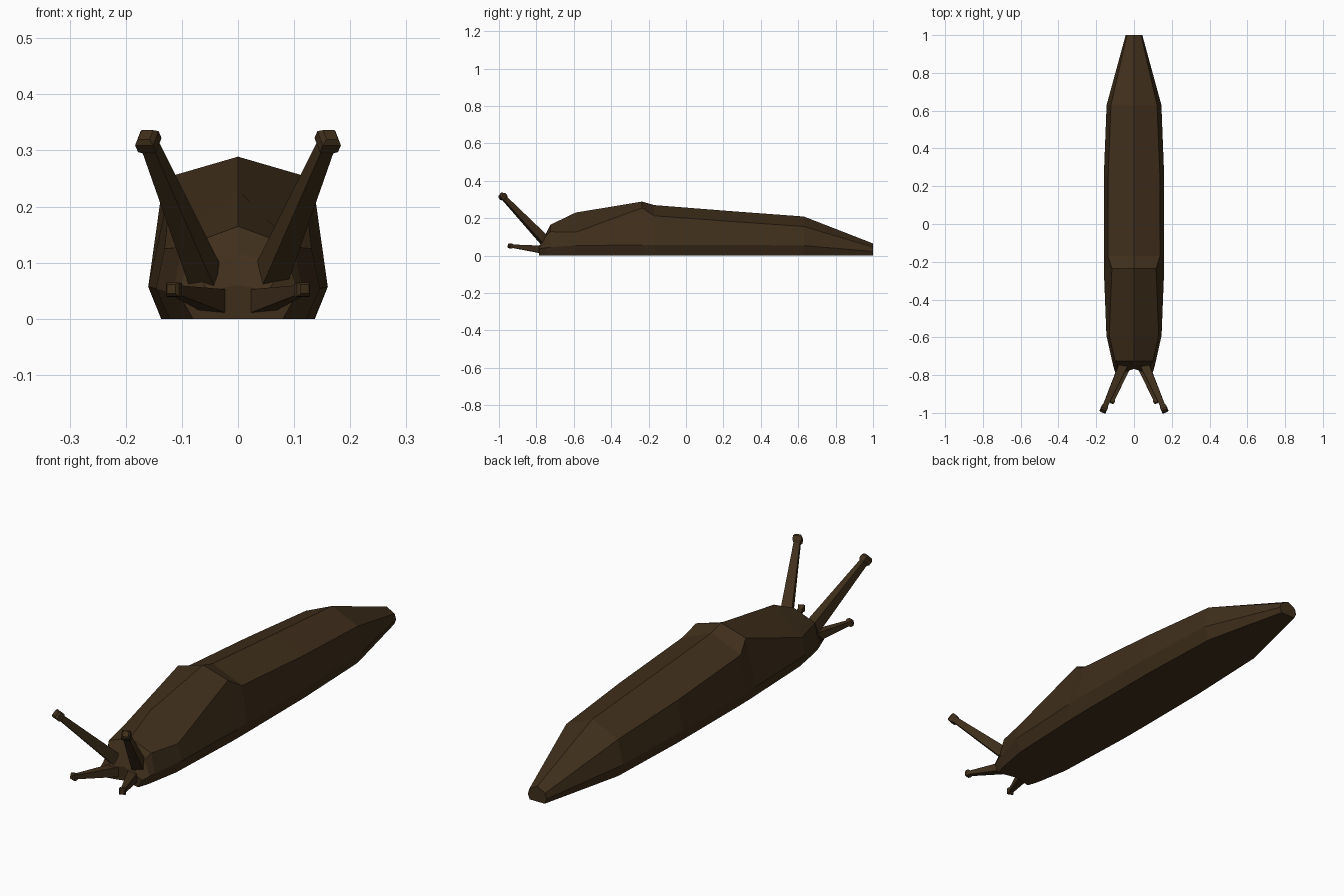
import bpy, bmesh
from mathutils import Vector

if "Cube" in bpy.data.objects:
    bpy.data.objects.remove(bpy.data.objects["Cube"])

brown = bpy.data.materials.new("slug_brown")
brown.diffuse_color = (0.05, 0.028, 0.011, 1)
brown.use_nodes = True
brown.node_tree.nodes["Principled BSDF"].inputs["Base Color"].default_value = brown.diffuse_color


def loft(name, rings):
    """Skin a list of equal-length closed rings and cap both ends."""
    bm = bmesh.new()
    rows = [[bm.verts.new(p) for p in ring] for ring in rings]
    n = len(rows[0])
    for a, b in zip(rows, rows[1:]):
        for i in range(n):
            j = (i + 1) % n
            bm.faces.new((a[i], a[j], b[j], b[i]))
    bm.faces.new(rows[0])
    bm.faces.new(rows[-1])
    bmesh.ops.recalc_face_normals(bm, faces=bm.faces[:])
    mesh = bpy.data.meshes.new(name)
    bm.to_mesh(mesh)
    bm.free()
    obj = bpy.data.objects.new(name, mesh)
    bpy.context.collection.objects.link(obj)
    mesh.materials.append(brown)
    return obj


# Body: y, sole half-width, side (x, z), shoulder (x, z), ridge z
sections = [
    (-0.785, 0.080, 0.100, 0.035, 0.055, 0.050, 0.060),
    (-0.750, 0.092, 0.110, 0.042, 0.085, 0.105, 0.115),
    (-0.725, 0.098, 0.116, 0.045, 0.100, 0.128, 0.165),
    (-0.590, 0.122, 0.146, 0.054, 0.131, 0.125, 0.230),
    (-0.235, 0.136, 0.160, 0.057, 0.117, 0.255, 0.289),
    (-0.170, 0.137, 0.160, 0.057, 0.138, 0.213, 0.270),
    (0.250, 0.136, 0.160, 0.057, 0.137, 0.182, 0.237),
    (0.630, 0.122, 0.145, 0.054, 0.122, 0.156, 0.209),
    (1.000, 0.035, 0.044, 0.022, 0.037, 0.045, 0.065),
]


def body_ring(y, sole, sx, sz, hx, hz, top):
    # The blunt front is notched slightly at its centre
    notch = 0.018 if y == sections[0][0] else 0
    half = [(sole, y, 0), (sx, y, sz), (hx, y, hz)]
    left = [(-x, py, z) for x, py, z in reversed(half)]
    return half + [(0, y + notch, top)] + left + [(0, y + notch, 0)]


loft("body", [body_ring(*s) for s in sections])


def feeler(name, base, tip, radii):
    """Square tapered stalk with a knob; radii = (base, neck, knob)."""
    base, tip = Vector(base), Vector(tip)
    d = (tip - base).normalized()
    side = Vector((d.y, -d.x, 0)).normalized()
    up = side.cross(d)
    length = (tip - base).length
    rb, rn, rk = radii
    stops = [(0, rb), (length - 2.0 * rk, rn), (length - 1.5 * rk, rk),
             (length - 0.5 * rk, rk), (length, rk * 0.65)]
    rings = [[base + d * t + side * r * a + up * r * b
              for a, b in ((1, 1), (-1, 1), (-1, -1), (1, -1))]
             for t, r in stops]
    loft(name, rings)


# Eye stalks and lower feelers, mirrored about x = 0
for s, label in ((1, "left"), (-1, "right")):
    feeler("eye_stalk_" + label, (s * 0.058, -0.750, 0.075),
           (s * 0.165, -0.991, 0.328), (0.024, 0.0125, 0.0175))
    feeler("lower_feeler_" + label, (s * 0.035, -0.745, 0.030),
           (s * 0.119, -0.950, 0.053), (0.022, 0.009, 0.0125))
